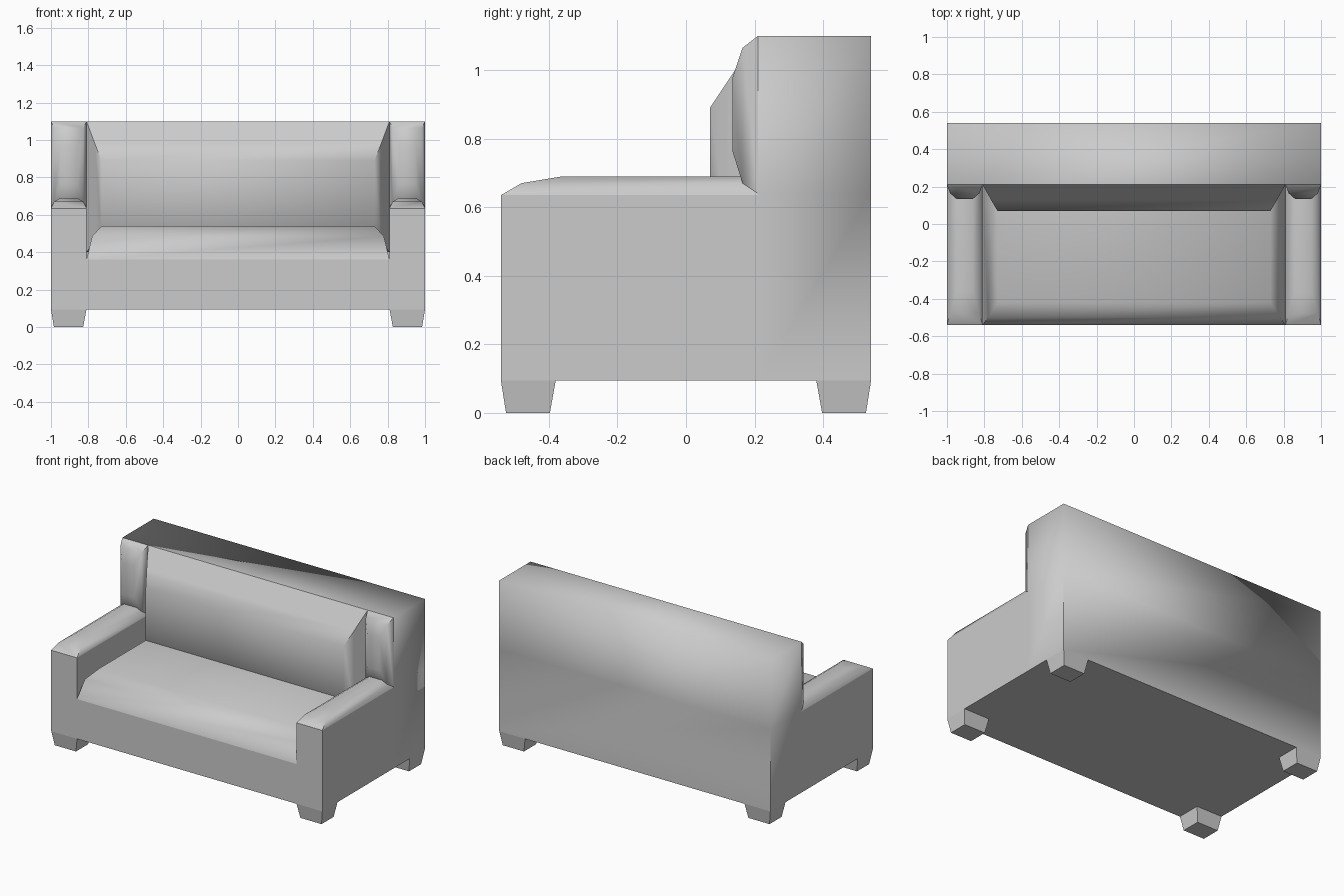
import bpy, bmesh
from math import radians

if "Cube" in bpy.data.objects:
    bpy.data.objects.remove(bpy.data.objects["Cube"])


def finish(name, bm, angle=60, soft_above=None):
    """Turn a bmesh into an object, smooth below the given edge angle."""
    bmesh.ops.recalc_face_normals(bm, faces=bm.faces)
    for f in bm.faces:
        f.smooth = True
    for e in bm.edges:
        e.smooth = e.calc_face_angle(0) < radians(angle)
        if soft_above is not None and min(v.co.z for v in e.verts) > soft_above - 0.001 \
                and max(v.co.z for v in e.verts) > soft_above + 0.001:
            e.smooth = True
    me = bpy.data.meshes.new(name)
    bm.to_mesh(me)
    bm.free()
    ob = bpy.data.objects.new(name, me)
    bpy.context.collection.objects.link(ob)
    return ob


def loft(name, axis, rings, angle=60, flip_x=False, flip_y=False, start=False, skip=(), soft_above=None):
    """Stack rectangles (pos, a0, a1, b0, b1) along axis z (a=x, b=y) or y (a=x, b=z)."""
    bm = bmesh.new()
    sx, sy = (-1 if flip_x else 1), (-1 if flip_y else 1)
    loops = []
    for p, a0, a1, b0, b1 in rings:
        corners = [(a0, b0), (a1, b0), (a1, b1), (a0, b1)]
        pts = [(a, b, p) if axis == 'z' else (a, p, b) for a, b in corners]
        loops.append([bm.verts.new((x * sx, y * sy, z)) for x, y, z in pts])
    for r, s in zip(loops, loops[1:]):
        for i in range(4):
            if i not in skip:
                j = (i + 1) % 4
                bm.faces.new((r[i], r[j], s[j], s[i]))
    bm.faces.new(loops[-1])
    if start:
        bm.faces.new(loops[0])
    # open shells have ambiguous winding: close, orient, reopen
    closing = [] if start else [bm.faces.new(loops[0])]
    bmesh.ops.recalc_face_normals(bm, faces=bm.faces)
    bmesh.ops.delete(bm, geom=closing, context='FACES_ONLY')
    return finish(name, bm, angle, soft_above)


# Body: U-shaped front outline run backwards, open where padding covers it
F, B = -0.54, 0.21
outline = [(-1, .095), (1, .095), (1, .635), (.81, .635), (.81, .36),
           (-.81, .36), (-.81, .635), (-1, .635)]
bm = bmesh.new()
front = [bm.verts.new((x, F, z)) for x, z in outline]
rear = [bm.verts.new((x, B, z)) for x, z in outline]
n = len(outline)
bm.faces.new(front)
for i in range(n):
    if i not in (2, 4, 6):
        j = (i + 1) % n
        bm.faces.new((front[i], rear[i], rear[j], front[j]))
finish("body", bm, 30)

# Back: square block, softly shaded in its upper part
loft("back", 'z', [(.095, -1, 1, B, .54), (.64, -1, 1, B, .54), (1.1, -1, 1, B, .54)],
     start=True, skip=(0,), soft_above=.64)

# Seat cushion and back cushion
loft("seat_cushion", 'z', [(.36, -.81, .81, F, B), (.485, -.78, .78, -.50, B),
                           (.54, -.73, .73, -.42, B)], skip=(2,))
loft("back_cushion", 'y', [(B, -.81, .81, .40, 1.1), (.13, -.765, .765, .46, .98),
                           (.07, -.73, .73, .50, .89)])

for side, flip in (("right", False), ("left", True)):
    # Padded arm top and the padded wing above it
    loft(side + "_arm_pad", 'z', [(.635, .81, 1, F, B), (.67, .826, .984, -.48, B),
                                  (.69, .86, .95, -.36, B)], flip_x=flip, skip=(2,))
    loft(side + "_wing", 'y', [(B, .81, 1, .64, 1.1), (.165, .826, .984, .67, 1.065),
                               (.135, .86, .95, .765, .975)], flip_x=flip)
    # Tapered feet
    for end, back in (("front", False), ("back", True)):
        loft(f"{end}_{side}_leg", 'z', [(.095, .81, 1, -.54, -.38), (0, .828, .984, -.525, -.397)],
             angle=20, flip_x=flip, flip_y=back)
